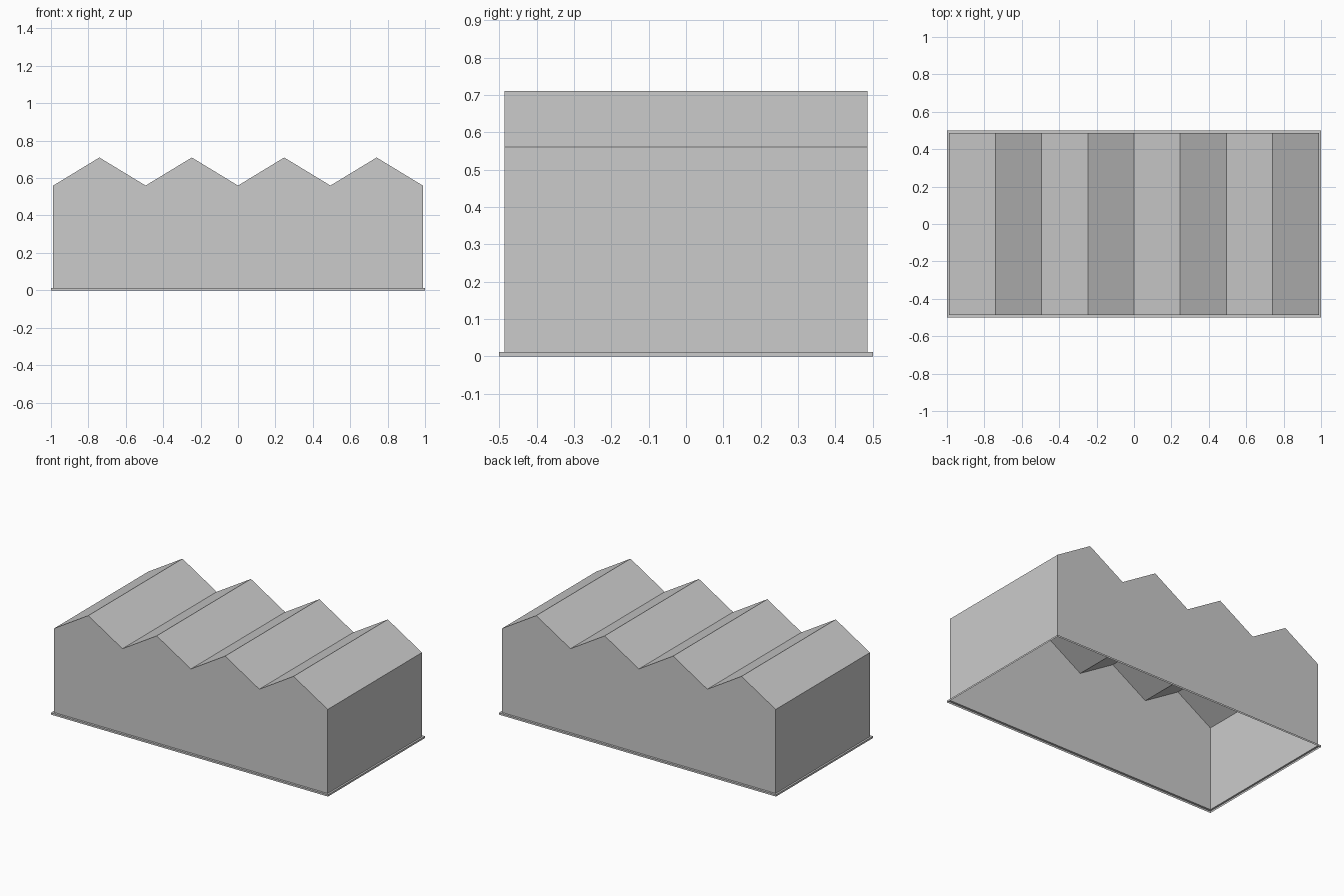
import bpy
import bmesh

cube = bpy.data.objects.get("Cube")
if cube:
    bpy.data.objects.remove(cube, do_unlink=True)

HALF_X, HALF_Y = 0.988, 0.486     # wall faces
BASE_X, BASE_Y = 1.0, 0.5         # outer edge of the footing
BASE_Z, EAVE_Z, RIDGE_Z = 0.012, 0.56, 0.71
GABLES = 4

grey = bpy.data.materials.new("plain grey")
grey.use_nodes = True
colour = (0.6, 0.6, 0.6, 1)
grey.diffuse_color = colour
grey.node_tree.nodes["Principled BSDF"].inputs["Base Color"].default_value = colour


def make_object(name, bm):
    bmesh.ops.remove_doubles(bm, verts=bm.verts, dist=0.0001)
    mesh = bpy.data.meshes.new(name)
    bm.to_mesh(mesh)
    bm.free()
    mesh.materials.append(grey)
    obj = bpy.data.objects.new(name, mesh)
    bpy.context.collection.objects.link(obj)
    return obj


def add_face(bm, points):
    bm.faces.new([bm.verts.new(p) for p in points])


def rectangle(x, y, z):
    return [(-x, -y, z), (x, -y, z), (x, y, z), (-x, y, z)]


def add_band(bm, lower, upper):
    for i in range(len(lower)):
        j = (i + 1) % len(lower)
        add_face(bm, [lower[i], lower[j], upper[j], upper[i]])


# Zigzag roof line, from left of the front to the right
step = HALF_X / GABLES
zigzag = [(-HALF_X + i * step, RIDGE_Z if i % 2 else EAVE_Z)
          for i in range(2 * GABLES + 1)]

# Gabled front and back walls, plain end walls, open underneath
bm = bmesh.new()
front = [(-HALF_X, -HALF_Y, BASE_Z), (HALF_X, -HALF_Y, BASE_Z)]
front += [(x, -HALF_Y, z) for x, z in reversed(zigzag)]
add_face(bm, front)
add_face(bm, [(x, -y, z) for x, y, z in reversed(front)])
for s in (-1, 1):
    add_face(bm, [(s * HALF_X, -s * HALF_Y, BASE_Z), (s * HALF_X, s * HALF_Y, BASE_Z),
                  (s * HALF_X, s * HALF_Y, EAVE_Z), (s * HALF_X, -s * HALF_Y, EAVE_Z)])
make_object("walls", bm)

# Row of roof slopes
bm = bmesh.new()
for (x0, z0), (x1, z1) in zip(zigzag, zigzag[1:]):
    add_face(bm, [(x0, -HALF_Y, z0), (x1, -HALF_Y, z1),
                  (x1, HALF_Y, z1), (x0, HALF_Y, z0)])
make_object("sawtooth_roof", bm)

# Low footing: outer edge and the ledge running in to the walls
bm = bmesh.new()
outer_top = rectangle(BASE_X, BASE_Y, BASE_Z)
add_band(bm, rectangle(BASE_X, BASE_Y, 0), outer_top)
add_band(bm, outer_top, rectangle(HALF_X, HALF_Y, BASE_Z))
make_object("footing", bm)
